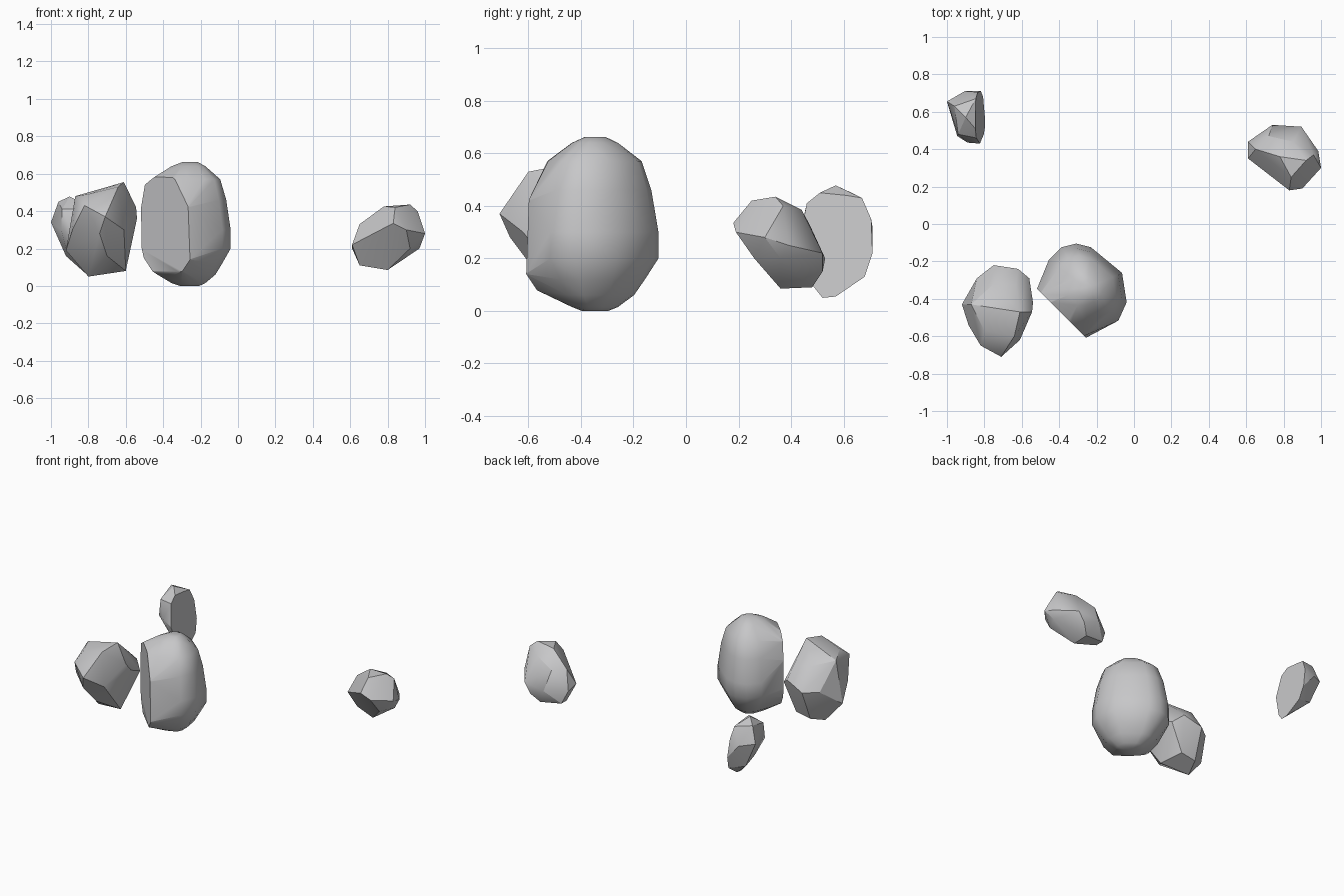
import bpy
import bmesh
import math
from mathutils import Vector

default_cube = bpy.data.objects.get("Cube")
if default_cube:
    bpy.data.objects.remove(default_cube, do_unlink=True)

# Single stone colour
stone = bpy.data.materials.new("stone_grey")
stone.use_nodes = True
stone_colour = (0.57, 0.57, 0.58, 1)
stone.diffuse_color = stone_colour
stone.node_tree.nodes["Principled BSDF"].inputs["Base Color"].default_value = stone_colour


def rock(name, points, smooth_angle, cut=None):
    """Wrap a hull around points, optionally slice it flat, and shade it."""
    bm = bmesh.new()
    for point in points:
        bm.verts.new(point)
    hull = bmesh.ops.convex_hull(bm, input=bm.verts)
    loose = {g for g in hull["geom_interior"] + hull["geom_unused"]
             if isinstance(g, bmesh.types.BMVert)}
    bmesh.ops.delete(bm, geom=list(loose), context="VERTS")
    if cut:
        position, normal = cut
        geometry = bm.verts[:] + bm.edges[:] + bm.faces[:]
        sliced = bmesh.ops.bisect_plane(bm, geom=geometry, plane_co=position,
                                        plane_no=normal, clear_outer=True)
        rim = [g for g in sliced["geom_cut"] if isinstance(g, bmesh.types.BMEdge)]
        bmesh.ops.holes_fill(bm, edges=rim)
    bmesh.ops.recalc_face_normals(bm, faces=bm.faces)
    mesh = bpy.data.meshes.new(name)
    bm.to_mesh(mesh)
    bm.free()
    mesh.materials.append(stone)
    obj = bpy.data.objects.new(name, mesh)
    bpy.context.collection.objects.link(obj)
    bpy.ops.object.select_all(action="DESELECT")
    obj.select_set(True)
    bpy.context.view_layer.objects.active = obj
    bpy.ops.object.shade_smooth_by_angle(angle=math.radians(smooth_angle))
    return obj


def stacked_rings(outline, centre, levels):
    """Repeat a plan outline at several heights, scaled about its centre."""
    middle = Vector(centre)
    for height, scale in levels:
        for corner in outline:
            spot = middle + (Vector(corner) - middle) * scale
            yield (spot.x, spot.y, height)


# Tall boulder: rounded body sliced flat on its front right
tall_outline = [
    (-.46, -.19), (-.39, -.12), (-.31, -.1), (-.23, -.12), (-.06, -.26),
    (-.035, -.42), (-.08, -.52), (-.15, -.55), (-.26, -.595), (-.4, -.6),
    (-.55, -.45), (-.52, -.35),
]
tall_levels = [(0, .2), (.015, .35), (.06, .6), (.12, .77), (.2, .98),
               (.3, .98), (.46, .87), (.57, .72), (.64, .35), (.662, .16)]
tall_body = list(stacked_rings(tall_outline, (-.25, -.345), tall_levels))

# Squared rim of the slice, set just past the slicing plane
slice_rim = [(-.52, .42), (-.5, .54), (-.45, .58), (-.35, .575), (-.27, .42),
             (-.26, .14), (-.3, .08), (-.46, .08), (-.505, .15)]
tall_rim = [(x, -.87 - x, z) for x, z in slice_rim]
rock("tall_boulder", tall_body + tall_rim, 50,
     cut=((-.52, -.345, 0), (-1, -1, 0)))

# Faceted boulder: crown, waist and base corners
faceted_crown = [(-.61, -.47, .555), (-.64, -.6, .53), (-.75, -.32, .45),
                 (-.87, -.43, .48), (-.8, -.57, .49), (-.63, -.32, .43)]
faceted_waist = [(-.92, -.43, .19), (-.885, -.54, .3), (-.82, -.65, .43),
                 (-.71, -.71, .37), (-.74, -.67, .28), (-.61, -.62, .3),
                 (-.54, -.42, .36), (-.545, -.47, .42), (-.56, -.29, .3),
                 (-.62, -.24, .35), (-.75, -.22, .3), (-.84, -.29, .3)]
faceted_base = [(-.8, -.41, .05), (-.6, -.45, .08), (-.7, -.58, .16),
                (-.76, -.3, .09), (-.65, -.3, .11)]
rock("faceted_boulder", faceted_crown + faceted_waist + faceted_base, 30)

# Small stone with a flat underside leaning to the front
small_crown = [(.78, .36, .425), (.92, .34, .435), (.96, .37, .4),
               (.85, .44, .385), (.84, .25, .42), (.65, .4, .33),
               (.72, .47, .33)]
small_waist = [(.61, .44, .2), (.61, .35, .22), (.74, .53, .2),
               (.895, .52, .22), (1, .3, .28), (.985, .39, .25),
               (.83, .18, .335), (.9, .19, .3)]
small_base = [(.8, .36, .085), (.8, .48, .09), (.65, .4, .11),
              (.65, .46, .11), (.97, .36, .2), (.92, .26, .2),
              (.85, .52, .15)]
rock("small_stone", small_crown + small_waist + small_base, 30)

# Split stone: flat leaning face on its left, rough back on its right
split_face = [(.43, .26), (.46, .41), (.51, .45), (.61, .44), (.67, .43),
              (.705, .35), (.71, .22), (.68, .13), (.57, .055),
              (.52, .05), (.48, .1)]
split_back = [(-1, .655, .34), (-.96, .63, .45), (-.905, .71, .32),
              (-.945, .47, .3), (-.94, .48, .41), (-.89, .435, .3),
              (-.92, .55, .2), (-.92, .65, .16), (-.9, .57, .478)]
leaning_face = [(-.79 - .13 * z, y, z) for y, z in split_face]
rock("split_stone", leaning_face + split_back, 30)
